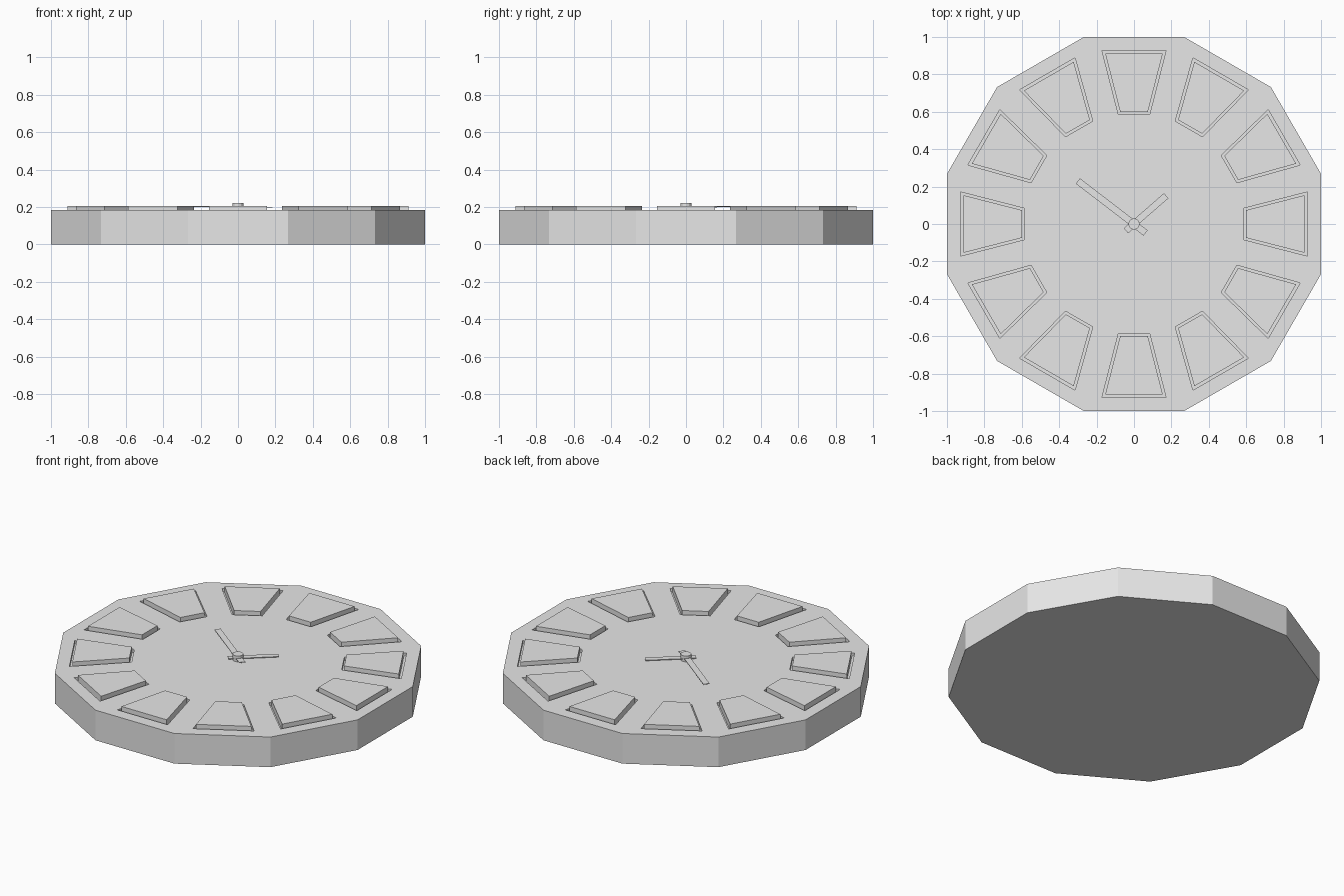
import bpy
import bmesh
import math
from mathutils import Matrix, Vector

cube = bpy.data.objects.get("Cube")
if cube:
    bpy.data.objects.remove(cube, do_unlink=True)

FACE_Z = 0.185      # top of the clock body
RECESS_Z = 0.165    # floor of the marker recesses

grey = bpy.data.materials.new("light_grey")
grey.use_nodes = True
grey.diffuse_color = (0.8, 0.8, 0.8, 1)
grey.node_tree.nodes["Principled BSDF"].inputs["Base Color"].default_value = (0.8, 0.8, 0.8, 1)


def prism(bm, outline, z0, z1):
    """Add a closed prism over a counter-clockwise outline."""
    low = [bm.verts.new((p[0], p[1], z0)) for p in outline]
    high = [bm.verts.new((p[0], p[1], z1)) for p in outline]
    bm.faces.new(low[::-1])
    bm.faces.new(high)
    for i in range(len(low)):
        j = (i + 1) % len(low)
        bm.faces.new((low[i], low[j], high[j], high[i]))


def make_object(name, prisms):
    bm = bmesh.new()
    for outline, z0, z1 in prisms:
        prism(bm, outline, z0, z1)
    mesh = bpy.data.meshes.new(name)
    bm.to_mesh(mesh)
    bm.free()
    mesh.materials.append(grey)
    obj = bpy.data.objects.new(name, mesh)
    bpy.context.scene.collection.objects.link(obj)
    return obj


def polygon(radius, sides):
    step = 2 * math.pi / sides
    return [(radius * math.cos((i + 0.5) * step), radius * math.sin((i + 0.5) * step))
            for i in range(sides)]


def trapezoid(hour, inner, outer, half_inner, half_outer):
    turn = Matrix.Rotation(hour * math.pi / 6, 2)
    corners = [(-half_inner, inner), (half_inner, inner),
               (half_outer, outer), (-half_outer, outer)]
    return [turn @ Vector(c) for c in corners]


def bar(tail, tip, width):
    tail, tip = Vector(tail), Vector(tip)
    along = (tip - tail).normalized()
    side = Vector((-along.y, along.x)) * width / 2
    return [tail - side, tip - side, tip + side, tail + side]


# Twelve-sided body with a recess at each hour
body = make_object("clock_body", [(polygon(1 / math.cos(math.pi / 12), 12), 0, FACE_Z)])
cutter = make_object("recess_cutter", [
    (trapezoid(h, 0.587, 0.927, 0.084, 0.171), RECESS_Z, 0.3) for h in range(12)])
cutter.hide_render = True
cut = body.modifiers.new("recesses", "BOOLEAN")
cut.operation = "DIFFERENCE"
cut.solver = "EXACT"
cut.object = cutter
bpy.context.view_layer.objects.active = body
bpy.ops.object.modifier_apply(modifier=cut.name)
bpy.data.objects.remove(cutter, do_unlink=True)

# Hour markers standing in the recesses
for h in range(12):
    make_object(f"hour_marker_{h + 1}", [
        (trapezoid(h, 0.6, 0.912, 0.074, 0.154), RECESS_Z, 0.205)])

# Hands raised above the face, and the hub that holds them
make_object("hour_hand", [(bar((-0.043, -0.036), (0.172, 0.151), 0.036), 0.197, 0.201)])
make_object("minute_hand", [(bar((0.062, -0.048), (-0.3, 0.23), 0.036), 0.201, 0.205)])
make_object("hub", [(polygon(0.03, 16), FACE_Z, 0.221)])
